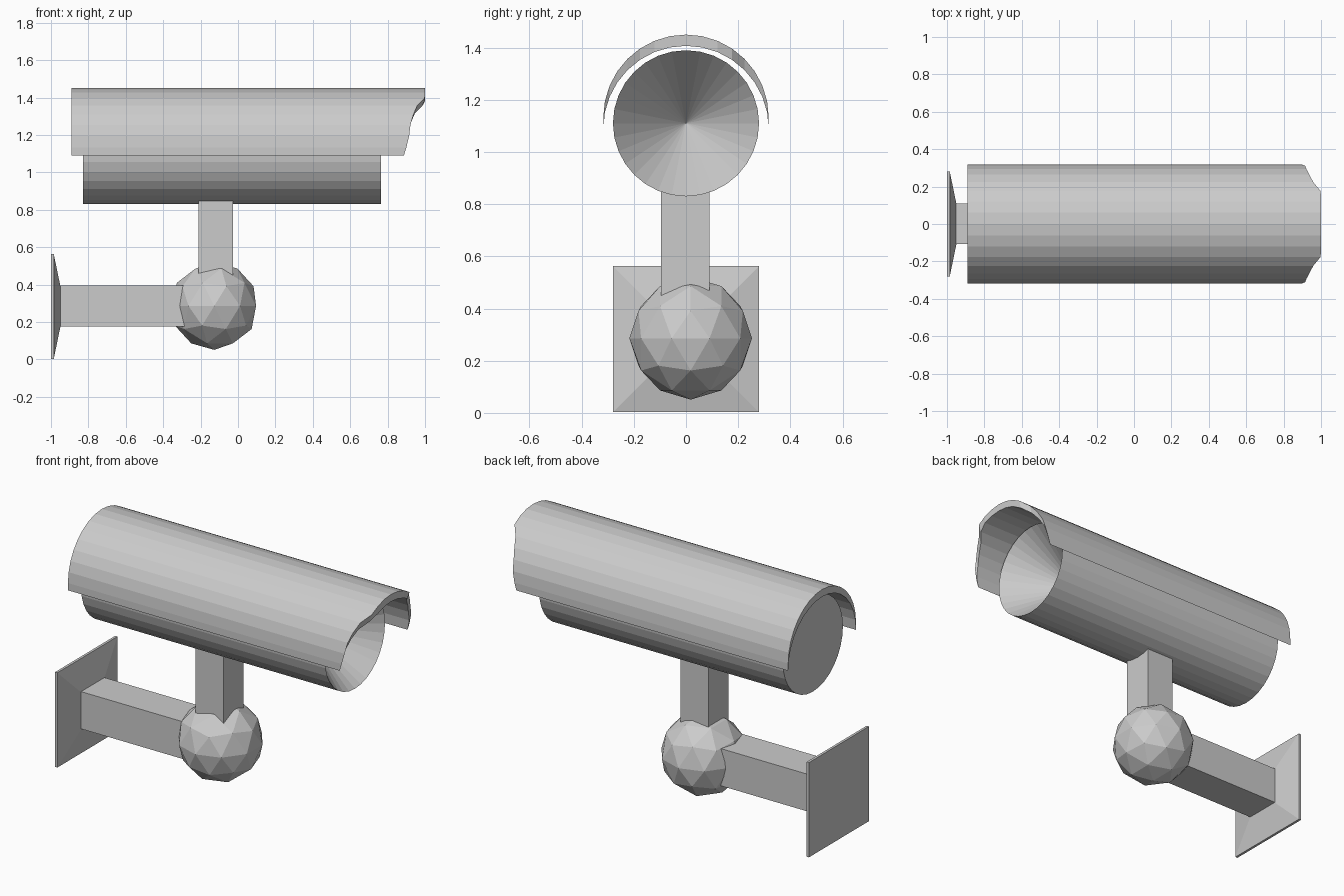
import bpy, bmesh
from math import sin, cos, pi
from mathutils import Matrix, Vector

cube = bpy.data.objects.get("Cube")
if cube:
    bpy.data.objects.remove(cube, do_unlink=True)

grey = bpy.data.materials.new("light_grey")
grey.use_nodes = True
colour = (0.6, 0.6, 0.6, 1)
grey.diffuse_color = colour
grey.node_tree.nodes["Principled BSDF"].inputs["Base Color"].default_value = colour


def finish(name, bm):
    bmesh.ops.recalc_face_normals(bm, faces=bm.faces)
    mesh = bpy.data.meshes.new(name)
    bm.to_mesh(mesh)
    bm.free()
    mesh.materials.append(grey)
    obj = bpy.data.objects.new(name, mesh)
    bpy.context.collection.objects.link(obj)
    return obj


def box(name, low, high):
    bm = bmesh.new()
    low, high = Vector(low), Vector(high)
    size = Matrix.Diagonal((*(high - low), 1))
    bmesh.ops.create_cube(bm, size=1, matrix=Matrix.Translation((low + high) / 2) @ size)
    return finish(name, bm)


def bridge(bm, a, b, closed=True):
    n = len(a)
    for i in range(n if closed else n - 1):
        j = (i + 1) % n
        bm.faces.new((a[i], a[j], b[j], b[i]))


# Wall plate: thin square with a bevelled front that narrows to the arm
bm = bmesh.new()
rings = []
for x, half in ((-1, 0.28), (-0.985, 0.28), (-0.95, 0.11)):
    rings.append([bm.verts.new((x, sy * half, 0.283 + sz * half))
                  for sy, sz in ((-1, -1), (1, -1), (1, 1), (-1, 1))])
bridge(bm, rings[0], rings[1])
bridge(bm, rings[1], rings[2])
bm.faces.new(rings[0])
bm.faces.new(rings[2])
finish("wall_plate", bm)

# Arm and post meeting in the ball joint
box("wall_arm", (-0.952, -0.108, 0.175), (-0.15, 0.11, 0.395))
box("upright_post", (-0.21, -0.095, 0.33), (-0.027, 0.09, 0.9))
bm = bmesh.new()
bmesh.ops.create_icosphere(bm, subdivisions=2, radius=0.235,
                           matrix=Matrix.Translation((-0.127, 0.018, 0.286)))
finish("ball_joint", bm)

# Camera body: cylinder with a conical hollow at the lens end
SIDES = 32
bm = bmesh.new()
ends = [[bm.verts.new((x, 0.28 * cos(2 * pi * i / SIDES), 1.11 + 0.28 * sin(2 * pi * i / SIDES)))
         for i in range(SIDES)] for x in (-0.83, 0.765)]
bridge(bm, ends[0], ends[1])
bm.faces.new(ends[0])
tip = bm.verts.new((0.42, 0, 1.11))
for i in range(SIDES):
    bm.faces.new((ends[1][i], ends[1][(i + 1) % SIDES], tip))
finish("camera_body", bm)

# Sun shield: half shell thickened upward, with a swept front edge
edge = [0.9, 0.915, 0.922, 0.938, 0.958, 0.998, 1, 1, 1]
edge += edge[-2::-1]
bm = bmesh.new()
rows = []
for lift in (0, 0.043):
    for front in (False, True):
        row = []
        for i, reach in enumerate(edge):
            t = pi * i / 16
            inset = 0.013 if lift == 0 and reach < 1 else 0
            x = reach - inset if front else -0.89
            row.append(bm.verts.new((x, 0.317 * cos(t), 1.09 + lift + 0.317 * sin(t))))
        rows.append(row)
in_back, in_front, out_back, out_front = rows
for a, b in ((in_back, in_front), (out_back, out_front),
             (in_back, out_back), (in_front, out_front)):
    bridge(bm, a, b, closed=False)
for i in (0, -1):
    bm.faces.new((in_back[i], in_front[i], out_front[i], out_back[i]))
finish("sun_shield", bm)
